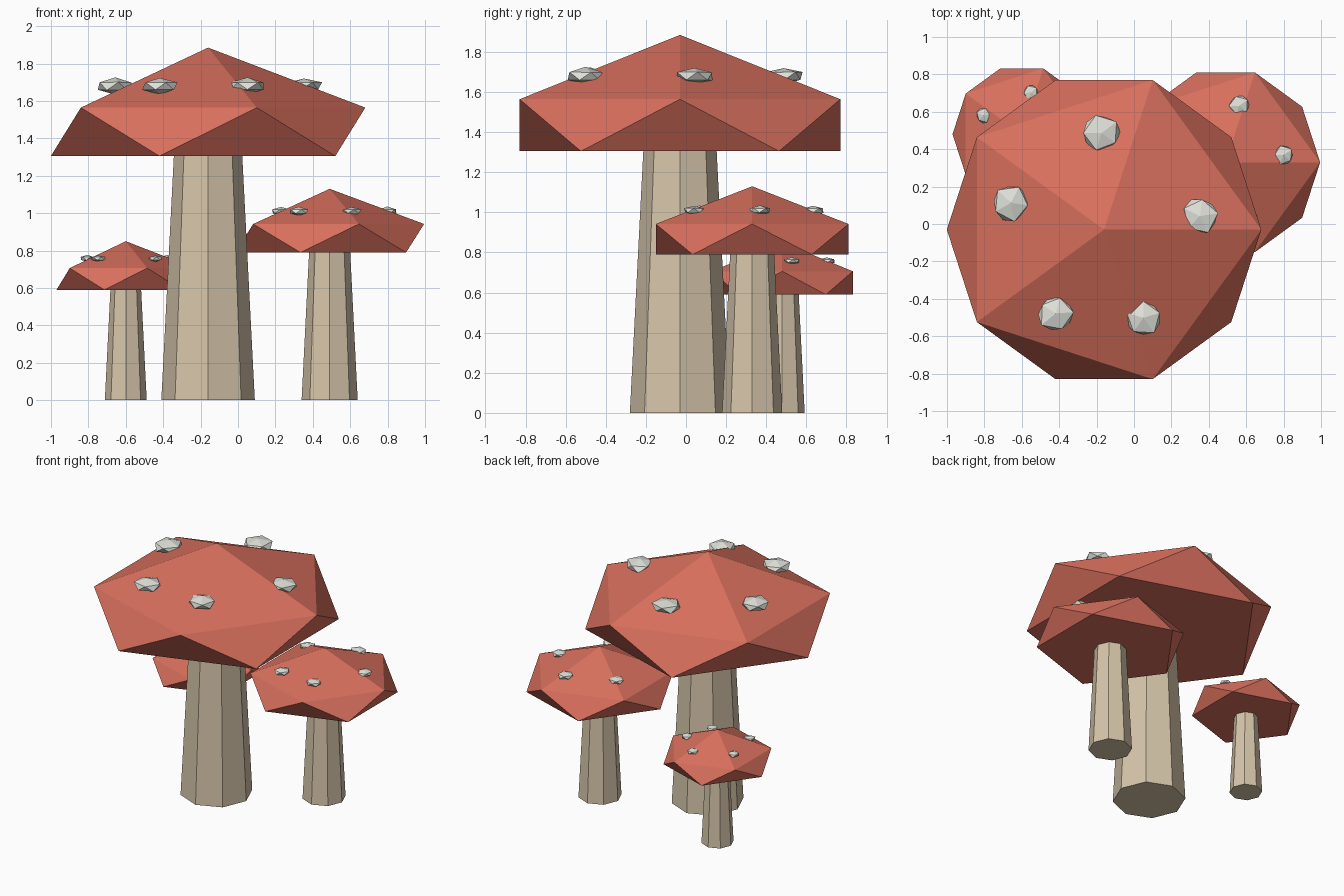
import bpy
import bmesh
import math
import random
from mathutils import Matrix, Vector

random.seed(4)
default_cube = bpy.data.objects.get("Cube")
if default_cube:
    bpy.data.objects.remove(default_cube, do_unlink=True)


def make_material(name, colour):
    mat = bpy.data.materials.new(name)
    mat.use_nodes = True
    mat.diffuse_color = (*colour, 1)
    mat.node_tree.nodes["Principled BSDF"].inputs["Base Color"].default_value = (*colour, 1)
    return mat


RED = make_material("cap red", (0.69, 0.16, 0.11))
CREAM = make_material("stem cream", (0.67, 0.56, 0.40))
GREY = make_material("spot pale grey", (0.73, 0.745, 0.69))


def finish(name, bm, mat, location):
    bmesh.ops.recalc_face_normals(bm, faces=bm.faces)
    mesh = bpy.data.meshes.new(name)
    bm.to_mesh(mesh)
    bm.free()
    mesh.materials.append(mat)
    obj = bpy.data.objects.new(name, mesh)
    obj.location = location
    bpy.context.collection.objects.link(obj)
    return obj


def make_stem(name, centre, radius, height):
    # Tapered eight-sided column
    bm = bmesh.new()
    bmesh.ops.create_cone(bm, cap_ends=True, segments=8, radius1=radius,
                          radius2=radius * 0.73, depth=height,
                          matrix=Matrix.Translation((0, 0, height / 2)))
    finish(name, bm, CREAM, (*centre, 0))


def make_cap(name, centre, base, radius, height):
    # Icosahedron with its lower half flattened onto the base plane
    bm = bmesh.new()
    bmesh.ops.create_icosphere(bm, subdivisions=1, radius=1)
    for v in bm.verts:
        v.co = Vector((v.co.x * radius, v.co.y * radius, max(v.co.z, 0) * height))
    flat = [f for f in bm.faces if all(v.co.z < 1e-5 for v in f.verts)]
    bmesh.ops.dissolve_faces(bm, faces=flat, use_verts=True)
    finish(name, bm, RED, (*centre, base))


def make_spot(name, location, radius):
    # Flattened, slightly irregular pebble
    bm = bmesh.new()
    bmesh.ops.create_icosphere(bm, subdivisions=1, radius=1)
    bmesh.ops.rotate(bm, verts=bm.verts, matrix=Matrix.Rotation(random.uniform(0, 6), 3, 'Z'))
    for v in bm.verts:
        v.co *= random.uniform(0.92, 1.12)
        v.co = Vector((v.co.x, v.co.y, v.co.z * 0.42)) * radius
    finish(name, bm, GREY, location)


# name, centre, stem radius, cap base, cap radius, cap height, spot radius, spot angles
mushrooms = [
    ("large", (-0.16, -0.03), 0.25, 1.305, 0.94, 0.58, 0.102, (8, 91.5, 164, 240, 294)),
    ("medium", (0.49, 0.33), 0.15, 0.79, 0.565, 0.34, 0.056, (7, 76.5, 147, 238, 292)),
    ("small", (-0.60, 0.48), 0.112, 0.59, 0.414, 0.26, 0.041, (12, 78, 154, 229, 314)),
]

for name, centre, stem_r, base, cap_r, cap_h, spot_r, angles in mushrooms:
    make_stem(name + "_stem", centre, stem_r, base + 0.01)
    make_cap(name + "_cap", centre, base, cap_r, cap_h)
    for i, angle in enumerate(angles):
        a = math.radians(angle)
        ring = cap_r * 0.55
        make_spot(f"{name}_spot_{i + 1}",
                  (centre[0] + ring * math.cos(a), centre[1] + ring * math.sin(a),
                   base + cap_h * 0.645), spot_r)
